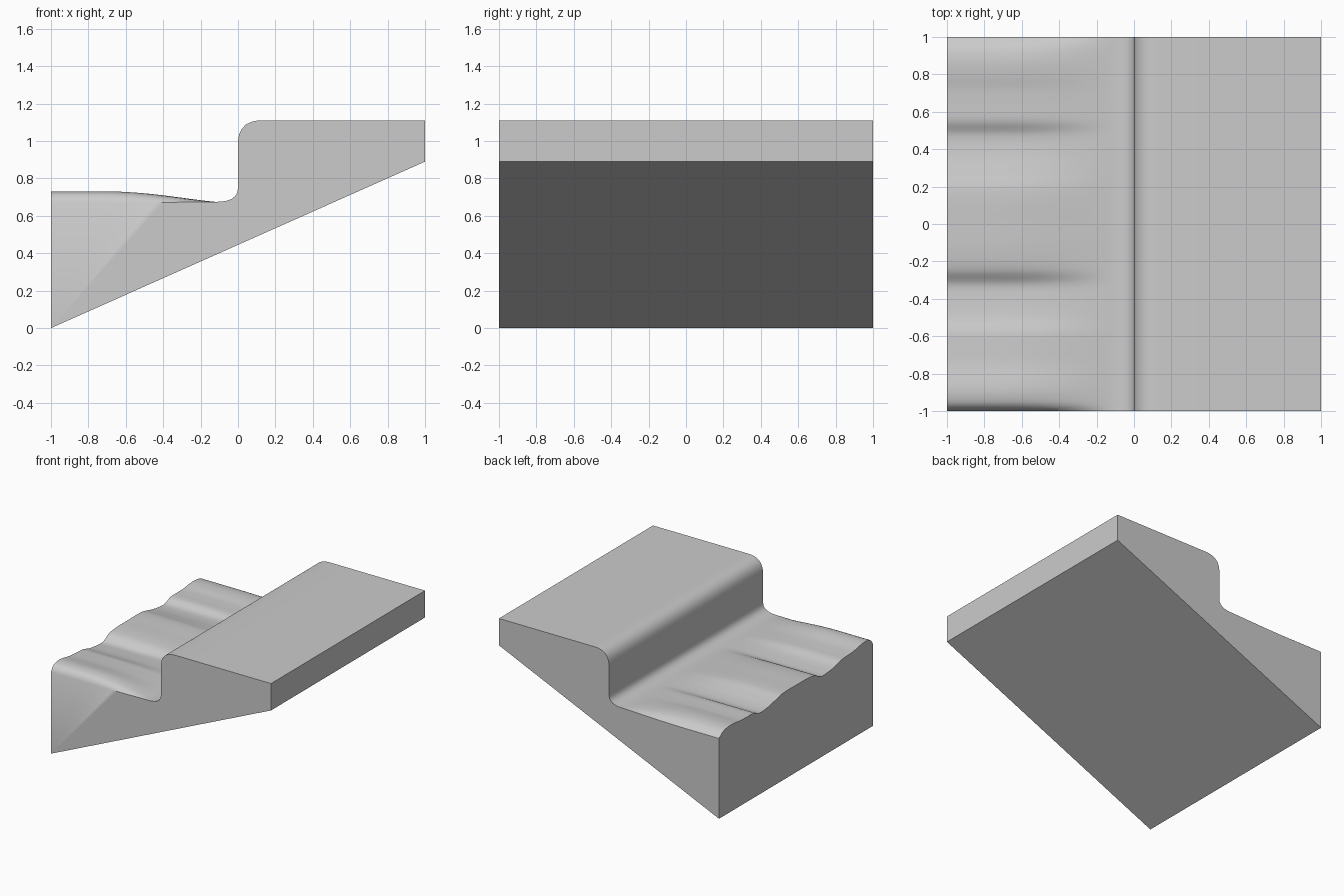
import bpy, bmesh, math

if "Cube" in bpy.data.objects:
    bpy.data.objects.remove(bpy.data.objects["Cube"])

# Ridge heights across the lower ground (y, z), at the left edge
RIDGES = [(-1, .67), (-.975, .71), (-.93, .728), (-.87, .73), (-.75, .71), (-.65, .703),
          (-.58, .698), (-.5, .675), (-.4, .663), (-.32, .663), (-.25, .70), (-.15, .714),
          (0, .716), (.18, .714), (.28, .692), (.38, .672), (.48, .668), (.55, .695),
          (.65, .698), (.72, .70), (.8, .71), (.88, .711), (.95, .695), (1, .66)]
# Cliff section (x, z), from the foot to the top edge
CLIFF = [(-.12, .675), (-.09, .676), (-.06, .681), (-.035, .69), (-.015, .705), (-.004, .725),
         (0, .75), (0, .87), (0, 1.0), (.006, 1.035), (.02, 1.065), (.042, 1.088),
         (.07, 1.102), (.1, 1.109), (.14, 1.111), (.4, 1.111), (1, 1.111)]
FOOT = .675


def ridge(y):
    """Smooth curve through the ridge heights."""
    n = len(RIDGES)
    k = max(i for i in range(n - 1) if RIDGES[i][0] <= y + 1e-6)

    def slope(i):
        a, b = RIDGES[max(i - 1, 0)], RIDGES[min(i + 1, n - 1)]
        return (b[1] - a[1]) / (b[0] - a[0])
    (y0, z0), (y1, z1) = RIDGES[k], RIDGES[k + 1]
    h = y1 - y0
    t = (y - y0) / h
    return ((2*t**3 - 3*t*t + 1) * z0 + (t**3 - 2*t*t + t) * h * slope(k)
            + (3*t*t - 2*t**3) * z1 + (t**3 - t*t) * h * slope(k + 1))


def fade(x):
    """Ridges flatten out towards the foot of the cliff."""
    t = min(1, max(0, (-.12 - x) / .6))
    return math.sin(t * math.pi / 2) ** 1.2


bm = bmesh.new()
ys = [-1 + j / 60 for j in range(121)]
ground_xs = [-1 + .88 * i / 22 for i in range(22)]

# Ground and cliff surface
rows = [[bm.verts.new((x, y, FOOT + (ridge(y) - FOOT) * fade(x))) for y in ys] for x in ground_xs]
rows += [[bm.verts.new((x, y, z)) for y in ys] for x, z in CLIFF]
for a, b in zip(rows, rows[1:]):
    for j in range(len(ys) - 1):
        bm.faces.new((a[j], b[j], b[j + 1], a[j + 1])).smooth = True

# Sloping underside and four flat walls
lf, lb, rf, rb = [bm.verts.new(p) for p in
                  ((-1, -1, 0), (-1, 1, 0), (1, -1, .89), (1, 1, .89))]
bm.faces.new((lf, lb, rb, rf))
bm.faces.new([lf, rf] + [r[0] for r in reversed(rows)])
bm.faces.new([rb, lb] + [r[-1] for r in rows])
bm.faces.new([lb, lf] + rows[0])
bm.faces.new([rf, rb] + rows[-1][::-1])
bmesh.ops.recalc_face_normals(bm, faces=bm.faces)

mesh = bpy.data.meshes.new("cliff_tile")
bm.to_mesh(mesh)
bm.free()
tile = bpy.data.objects.new("cliff_tile", mesh)
bpy.context.collection.objects.link(tile)

stone = bpy.data.materials.new("grey stone")
stone.diffuse_color = (.6, .6, .6, 1)
stone.use_nodes = True
stone.node_tree.nodes["Principled BSDF"].inputs["Base Color"].default_value = stone.diffuse_color
mesh.materials.append(stone)

bpy.context.view_layer.objects.active = tile
tile.select_set(True)
bpy.ops.object.shade_smooth_by_angle(angle=math.radians(40))
